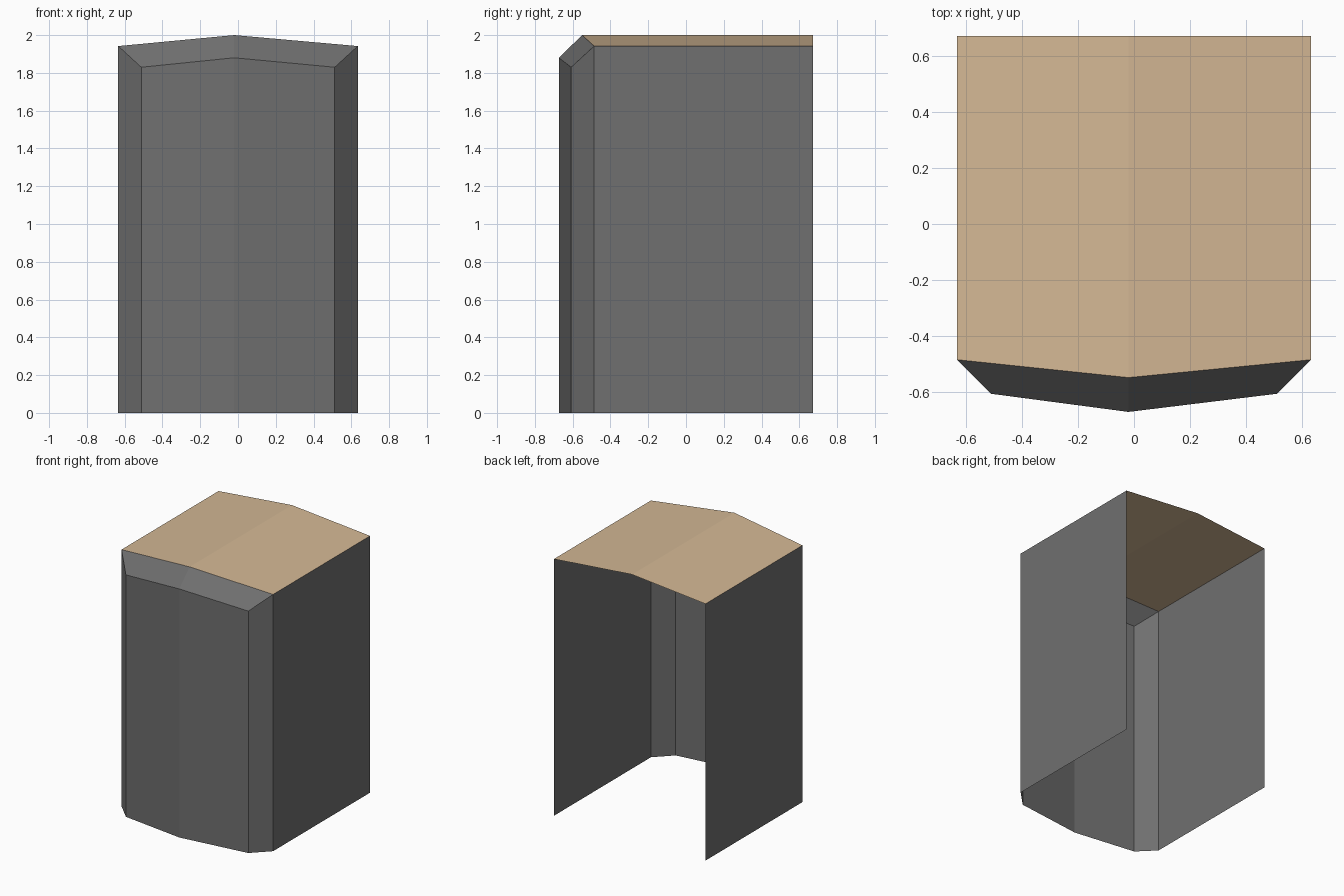
import bpy

if "Cube" in bpy.data.objects:
    bpy.data.objects.remove(bpy.data.objects["Cube"])


def material(name, rgb):
    m = bpy.data.materials.new(name)
    m.diffuse_color = (*rgb, 1.0)
    m.use_nodes = True
    m.node_tree.nodes["Principled BSDF"].inputs["Base Color"].default_value = m.diffuse_color
    return m


def sheet(name, verts, faces, mat):
    me = bpy.data.meshes.new(name)
    me.from_pydata(verts, [], faces)
    me.materials.append(mat)
    me.update()
    ob = bpy.data.objects.new(name, me)
    bpy.context.collection.objects.link(ob)
    return ob


grey = material("dark grey", (0.16, 0.16, 0.16))
tan = material("tan", (0.66, 0.48, 0.30))

BACK, RIDGE = 0.673, -0.02

# Plan outline of the walls, left to right, with the height of each corner
wall = [(-0.634, BACK, 1.942), (-0.634, -0.486, 1.942), (-0.512, -0.608, 1.83),
        (RIDGE, -0.673, 1.88),
        (0.512, -0.608, 1.83), (0.634, -0.486, 1.942), (0.634, BACK, 1.942)]
n = len(wall)
verts = [(x, y, 0) for x, y, z in wall] + wall
faces = [(i, i + 1, n + i + 1, n + i) for i in range(n - 1)]

# Sloped bevel between the front wall and the roof
ridge_front = len(verts)
verts.append((RIDGE, -0.55, 2.0))
faces += [(n + 2, n + 3, ridge_front, n + 1), (n + 3, n + 4, n + 5, ridge_front)]
sheet("wall_shell", verts, faces, grey)

# Shallow pitched roof, open at the back
roof = [(-0.634, -0.486, 1.942), (RIDGE, -0.55, 2.0), (0.634, -0.486, 1.942),
        (-0.634, BACK, 1.942), (RIDGE, BACK, 2.0), (0.634, BACK, 1.942)]
sheet("roof", roof, [(0, 1, 4, 3), (1, 2, 5, 4)], tan)
